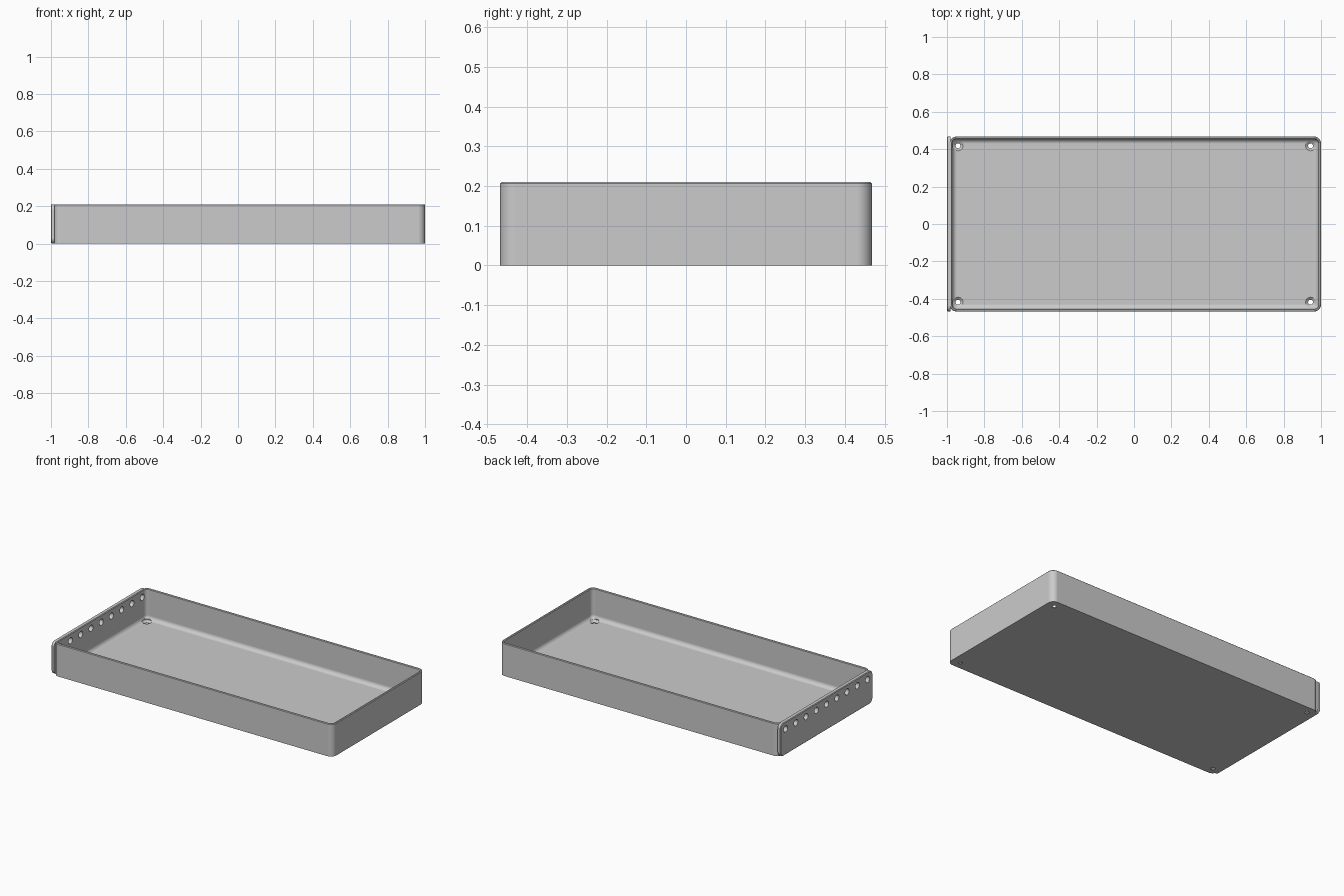
import bpy, bmesh, math
from mathutils import Matrix, Vector

cube = bpy.data.objects.get("Cube")
if cube:
    bpy.data.objects.remove(cube, do_unlink=True)

grey = bpy.data.materials.new("light grey")
grey.use_nodes = True
GREY = (0.6, 0.6, 0.6, 1)
grey.diffuse_color = GREY
grey.node_tree.nodes["Principled BSDF"].inputs["Base Color"].default_value = GREY

# Overall sizes
HEIGHT, HALF_Y = 0.21, 0.468
LEFT, RIGHT = -0.986, 1.0
WALL, FLOOR, FILLET, CORNER = 0.014, 0.015, 0.026, 0.038


def rounded_rect(x0, x1, y0, y1, r, steps=8):
    """Counter-clockwise outline with rounded corners."""
    points = []
    centres = [(x1 - r, y1 - r), (x0 + r, y1 - r), (x0 + r, y0 + r), (x1 - r, y0 + r)]
    for quarter, (cx, cy) in enumerate(centres):
        for i in range(steps + 1):
            a = (quarter + i / steps) * math.pi / 2
            points.append((cx + r * math.cos(a), cy + r * math.sin(a)))
    return points


def loft(bm, rings):
    """Skin a stack of rings and cap both ends."""
    rings = [[bm.verts.new(p) for p in ring] for ring in rings]
    for a, b in zip(rings, rings[1:]):
        for i in range(len(a)):
            j = (i + 1) % len(a)
            bm.faces.new((a[i], a[j], b[j], b[i]))
    bm.faces.new(rings[0][::-1])
    bm.faces.new(rings[-1])


def lathe(bm, profile, matrix, sides=24):
    """Turned solid from (radius, height) pairs, placed by a matrix."""
    turn = [i * math.tau / sides for i in range(sides)]
    loft(bm, [[matrix @ Vector((r * math.cos(a), r * math.sin(a), z)) for a in turn]
              for r, z in profile])


def make_object(name, bm):
    bmesh.ops.recalc_face_normals(bm, faces=bm.faces)
    mesh = bpy.data.meshes.new(name)
    bm.to_mesh(mesh)
    bm.free()
    mesh.materials.append(grey)
    obj = bpy.data.objects.new(name, mesh)
    bpy.context.collection.objects.link(obj)
    return obj


def cut(obj, cutter):
    mod = obj.modifiers.new("holes", "BOOLEAN")
    mod.operation, mod.solver, mod.object = "DIFFERENCE", "EXACT", cutter
    bpy.context.view_layer.objects.active = obj
    bpy.ops.object.modifier_apply(modifier=mod.name)


def finish(obj):
    bpy.ops.object.select_all(action="DESELECT")
    obj.select_set(True)
    bpy.context.view_layer.objects.active = obj
    bpy.ops.object.shade_smooth_by_angle(angle=math.radians(35))
    mod = obj.modifiers.new("even shading", "WEIGHTED_NORMAL")
    mod.keep_sharp = True


# Tray: outer wall, eased rim, inner wall and filleted floor as (inset, height)
EASE = 0.004
section = [(0, 0), (0, HEIGHT - EASE), (EASE, HEIGHT), (WALL - EASE, HEIGHT),
           (WALL, HEIGHT - EASE)]
for i in range(9):
    a = i / 8 * math.pi / 2
    section.append((WALL + FILLET * (1 - math.cos(a)),
                    FLOOR + FILLET * (1 - math.sin(a))))
bm = bmesh.new()
loft(bm, [[(x, y, z) for x, y in rounded_rect(
    LEFT + d, RIGHT - d, d - HALF_Y, HALF_Y - d, max(CORNER - d, 0.003))]
    for d, z in section])
tray = make_object("tray", bm)

# End plate with rounded corners and softened outer edge
bm = bmesh.new()
loft(bm, [[(x, y, z) for y, z in rounded_rect(
    d - HALF_Y, HALF_Y - d, d, HEIGHT - d, 0.03 - d)]
    for d, x in [(0.004, -1.0), (0, -0.996), (0, -0.98)]])
end_plate = make_object("end_plate", bm)

# Countersunk screw holes in the floor corners
bm = bmesh.new()
for x in (-0.941, 0.944):
    for y in (-0.418, 0.418):
        lathe(bm, [(0.013, -0.05), (0.013, 0.004), (0.028, FLOOR + 0.001), (0.028, 0.05)],
              Matrix.Translation((x, y, 0)))
screw_cutter = make_object("screw_hole_cutter", bm)

# Row of nine round holes through the end wall
bm = bmesh.new()
for i in range(9):
    place = Matrix.Translation((-0.98, (i - 4) * 0.104, 0.165))
    lathe(bm, [(0.02, -0.06), (0.02, 0.06)], place @ Matrix.Rotation(math.pi / 2, 4, "Y"))
row_cutter = make_object("row_hole_cutter", bm)

cut(tray, screw_cutter)
cut(tray, row_cutter)
cut(end_plate, row_cutter)
for cutter in (screw_cutter, row_cutter):
    bpy.data.objects.remove(cutter, do_unlink=True)
for part in (tray, end_plate):
    finish(part)
